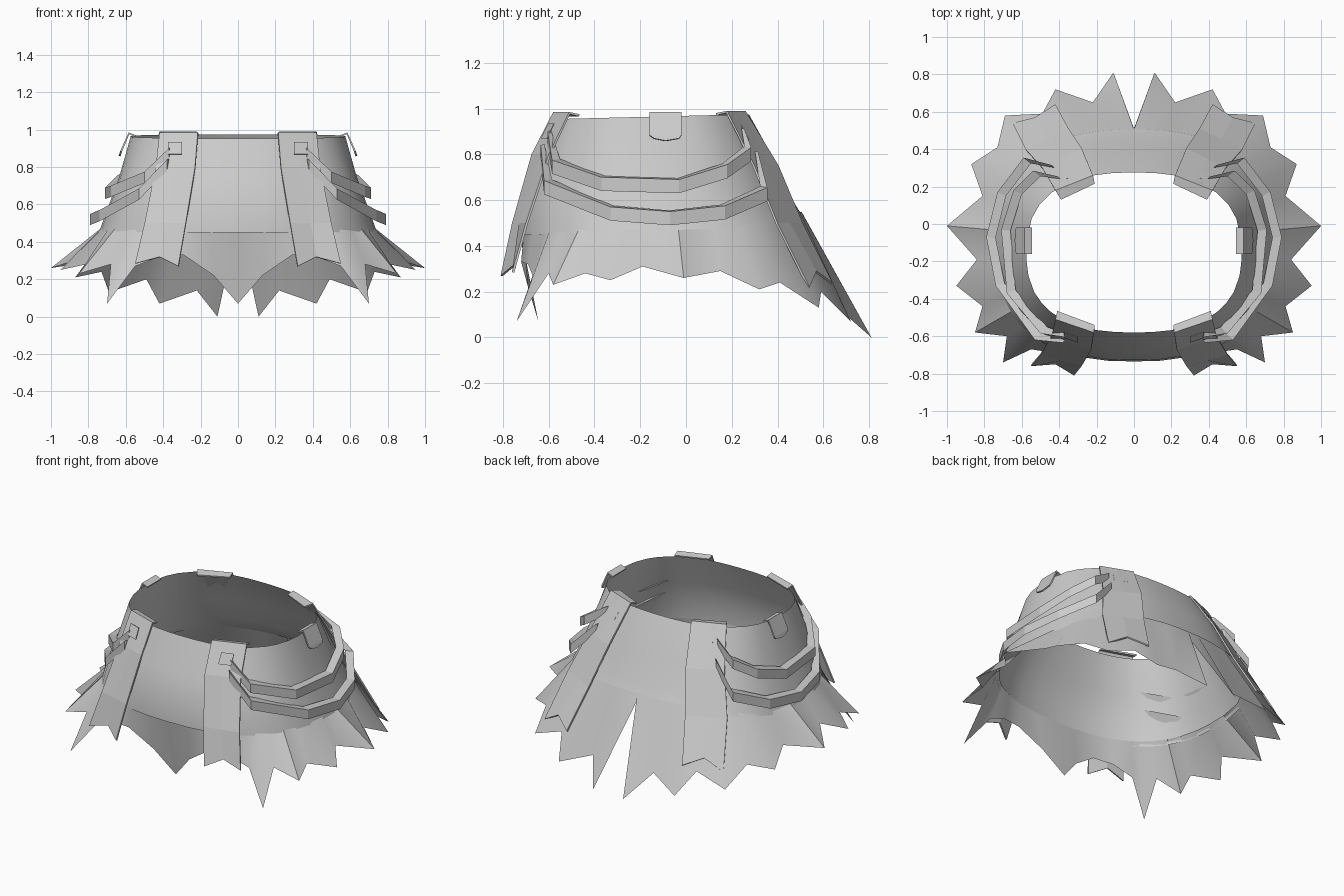
import bpy, bmesh
from math import atan2, cos, sin, radians
from mathutils import Vector

cube = bpy.data.objects.get("Cube")
if cube:
    bpy.data.objects.remove(cube, do_unlink=True)

grey = bpy.data.materials.new("light_grey_cloth")
grey.use_nodes = True
COLOR = (0.6, 0.6, 0.6, 1)
grey.diffuse_color = COLOR
grey.node_tree.nodes["Principled BSDF"].inputs["Base Color"].default_value = COLOR


def loft(name, rows, closed=False, thickness=0.0, smooth=True):
    """Skin equal-length rows of points, then mirror the part across x."""
    bm = bmesh.new()
    grid = [[bm.verts.new(p) for p in row] for row in rows]
    count = len(rows[0])
    for a, b in zip(grid, grid[1:]):
        for i in range(count if closed else count - 1):
            j = (i + 1) % count
            bm.faces.new((a[i], a[j], b[j], b[i]))
    if closed:
        bm.faces.new(grid[0])
        bm.faces.new(grid[-1])
    bmesh.ops.recalc_face_normals(bm, faces=bm.faces)
    # open sheets face away from the body axis
    if not closed:
        out = sum(f.normal.dot(f.calc_center_median() - Vector((0, -0.12, 0.3))) * f.calc_area()
                  for f in bm.faces)
        if out < 0:
            bmesh.ops.reverse_faces(bm, faces=bm.faces)
    mesh = bpy.data.meshes.new(name)
    bm.to_mesh(mesh)
    bm.free()
    mesh.materials.append(grey)
    obj = bpy.data.objects.new(name, mesh)
    bpy.context.collection.objects.link(obj)
    if smooth:
        bpy.ops.object.select_all(action="DESELECT")
        obj.select_set(True)
        bpy.context.view_layer.objects.active = obj
        bpy.ops.object.shade_smooth_by_angle(angle=radians(35))
    if thickness:
        solid = obj.modifiers.new("thickness", "SOLIDIFY")
        solid.thickness = thickness
    obj.modifiers.new("mirror", "MIRROR")


def ring(angles, half_width, front, back, height, lean=0.0, rise=0.0):
    """Rounded-box outline sampled at the given angles."""
    mid, depth, n = (front + back) / 2, (back - front) / 2, 2.5
    points = []
    for a in angles:
        c, s = cos(a), sin(a)
        r = ((abs(c) / half_width) ** n + (abs(s) / depth) ** n) ** (-1 / n)
        y = mid + r * s
        x = 0 if abs(c) < 1e-6 else r * c
        points.append((x, y, height + lean * y + rise * max(0, y - 0.1)))
    return points


# Jagged hem, from the back slit round the left side to the front point
hem = [(0, .51, .50), (.11, .81, 0), (.22, .65, .14), (.42, .72, .07),
       (.49, .59, .20), (.69, .58, .13), (.73, .41, .24), (.87, .32, .21),
       (.81, .15, .29), (1, -.01, .26), (.84, -.19, .31), (.95, -.33, .25),
       (.81, -.44, .28), (.85, -.58, .23), (.68, -.60, .28), (.70, -.74, .07),
       (.55, -.67, .27), (.42, -.69, .32), (.29, -.72, .33), (.13, -.69, .22),
       (0, -.645, .07)]
angles = [atan2(y + 0.12, x) for x, y, z in hem]

# Upper body of the skirt
loft("skirt_body", [
    ring(angles, .575, -.58, .275, .968, lean=.025),
    ring(angles, .635, -.67, .40, .75),
    ring(angles, .69, -.728, .465, .60),
    ring(angles, .745, -.735, .515, .45, rise=.17)])

# Torn lower layer, tucked under the body
loft("hem_frill", [ring(angles, .725, -.732, .505, .48, rise=.17), hem])


def strap(name, rows, thickness=.01):
    """Cloth plate: rows hold two edge points, with an optional middle one."""
    full = []
    for row in rows:
        if len(row) == 2:
            a, b = Vector(row[0]), Vector(row[1])
            row = (a, (a + b) / 2, b)
        full.append(row)
    loft(name, full, thickness=thickness, smooth=False)


# Long straps folded over the waist
strap("front_straps", [
    ((.21, -.54, .975), (.41, -.465, .975)),
    ((.215, -.58, .985), (.42, -.51, .985)),
    ((.23, -.675, .80), (.44, -.60, .80)),
    ((.28, -.76, .50), (.50, -.70, .50)),
    ((.32, -.81, .27), (.42, -.75, .32), (.55, -.76, .285))])
strap("back_straps", [
    ((.21, .215, .98), (.39, .13, .98)),
    ((.22, .26, .99), (.42, .18, .99)),
    ((.28, .405, .75), (.49, .30, .75)),
    ((.35, .51, .50), (.58, .40, .50)),
    ((.42, .64, .24), (.53, .57, .29), (.65, .54, .22))])

# Small buckle plates on the straps
strap("front_buckles", [((.30, -.602, .935), (.375, -.577, .935)),
                        ((.30, -.634, .87), (.375, -.609, .87))], .004)
strap("back_buckles", [((.29, .272, .93), (.365, .240, .93)),
                       ((.31, .308, .865), (.385, .275, .865))], .004)

# Belt tabs at the sides
strap("side_tabs", [((.545, -.16, .97), (.545, -.02, .97)),
                    ((.585, -.16, .985), (.585, -.02, .985)),
                    ((.63, -.16, .885), (.63, -.02, .885)),
                    ((.635, -.14, .87), (.638, -.09, .86), (.635, -.03, .87))])


def band(name, path):
    """Wedge-section belt draped along a path, thinner at its ends."""
    rows = []
    for i, p in enumerate(map(Vector, path)):
        depth = .02 if i in (0, len(path) - 1) else .05
        inward = Vector((-p.x, -.12 - p.y, 0)).normalized() * depth
        rows.append((p + Vector((0, 0, .03)), p - Vector((0, 0, .03)),
                     p + inward + Vector((0, 0, .035))))
    loft(name, rows, closed=True, smooth=False)


# Draped side belts
band("upper_side_belts", [(.37, -.605, .87), (.50, -.585, .745), (.68, -.37, .67),
                          (.71, -.03, .66), (.645, .18, .725), (.54, .285, .80),
                          (.41, .255, .88)])
band("lower_side_belts", [(.38, -.635, .81), (.53, -.62, .655), (.74, -.33, .54),
                          (.79, -.07, .52), (.73, .17, .545), (.59, .355, .625),
                          (.44, .315, .78)])
